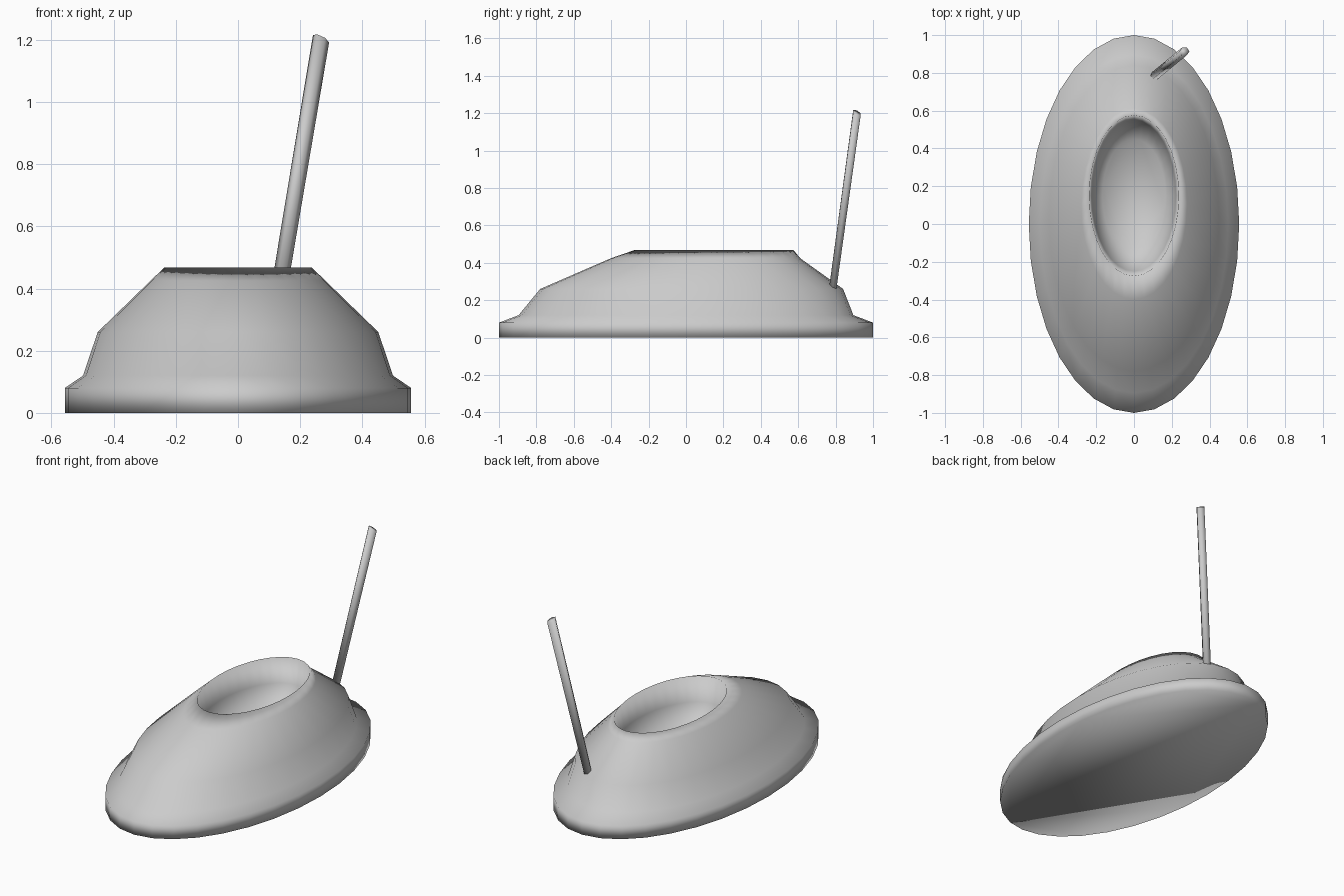
import bpy, bmesh
from math import cos, sin, pi
from mathutils import Vector

if "Cube" in bpy.data.objects:
    bpy.data.objects.remove(bpy.data.objects["Cube"])

SIDES = 32
ASPECT = 0.557  # ellipse width / length


def make_object(name, bm):
    bmesh.ops.recalc_face_normals(bm, faces=bm.faces)
    for f in bm.faces:
        f.smooth = True
    mesh = bpy.data.meshes.new(name)
    bm.to_mesh(mesh)
    bm.free()
    ob = bpy.data.objects.new(name, mesh)
    bpy.context.collection.objects.link(ob)
    return ob


def bridge(bm, a, b):
    n = len(a)
    for i in range(n):
        bm.faces.new((a[i], a[(i + 1) % n], b[(i + 1) % n], b[i]))


# Elliptical hull: (half length, centre y, z) from base, over the rim, into the bowl
profile = [
    (1.00, 0.00, 0.00),
    (1.00, 0.00, 0.08),
    (0.895, 0.00, 0.12),
    (0.81, 0.03, 0.26),
    (0.505, 0.105, 0.425),
    (0.425, 0.15, 0.468),
    (0.40, 0.15, 0.32),
    (0.30, 0.15, 0.20),
]
bm = bmesh.new()
rings = []
for r, cy, z in profile:
    rings.append([bm.verts.new((r * ASPECT * sin(2 * pi * i / SIDES),
                                cy + r * cos(2 * pi * i / SIDES), z))
                  for i in range(SIDES)])
for a, b in zip(rings, rings[1:]):
    bridge(bm, a, b)
bm.faces.new(rings[0])   # flat underside
bm.faces.new(rings[-1])  # bowl floor
make_object("hull", bm)

# Leaning stick with a slanted tip
bm = bmesh.new()
start, end = Vector((0.104, 0.78, 0.23)), Vector((0.267, 0.914, 1.203))
ends = []
for centre, slant in ((start, 0), (end, 0.45)):
    ring = []
    for i in range(6):
        x, y = 0.026 * cos(2 * pi * i / 6), 0.023 * sin(2 * pi * i / 6)
        ring.append(bm.verts.new(centre + Vector((x, y, -slant * (x + y)))))
    ends.append(ring)
bridge(bm, *ends)
for ring in ends:
    bm.faces.new(ring)
make_object("stick", bm)
